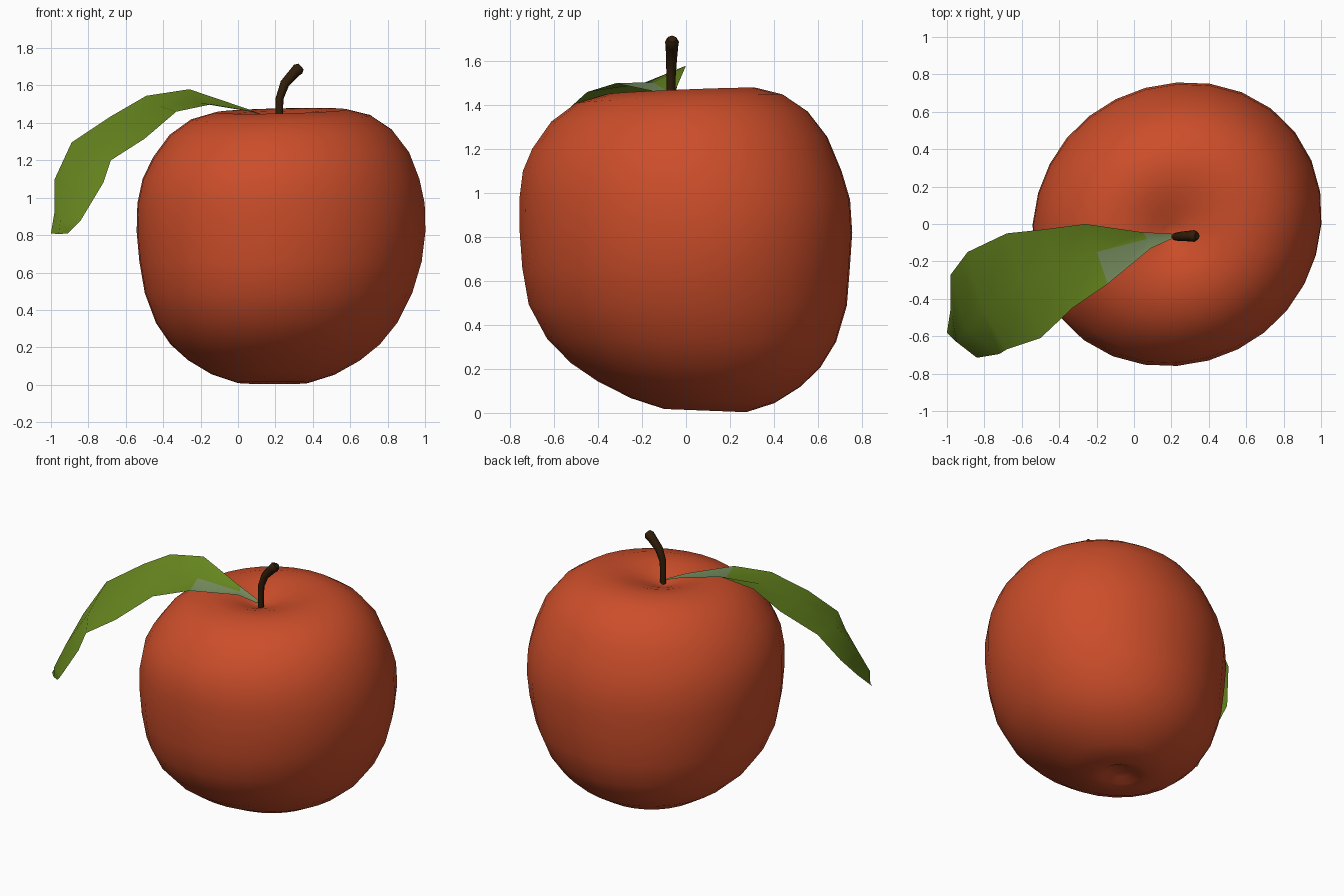
import bpy, bmesh, math

if "Cube" in bpy.data.objects:
    bpy.data.objects.remove(bpy.data.objects["Cube"])


def material(name, color):
    m = bpy.data.materials.new(name)
    m.diffuse_color = (*color, 1)
    m.use_nodes = True
    m.node_tree.nodes["Principled BSDF"].inputs["Base Color"].default_value = m.diffuse_color
    return m


RED = material("apple red", (0.60, 0.075, 0.023))
BROWN = material("stem brown", (0.031, 0.013, 0.003))
GREEN = material("leaf green", (0.14, 0.25, 0.014))
PALE = material("pale leaf green", (0.19, 0.28, 0.12))


def add_mesh(name, verts, faces, mats):
    me = bpy.data.meshes.new(name)
    me.from_pydata(verts, [], faces)
    for m in mats:
        me.materials.append(m)
    for p in me.polygons:
        p.use_smooth = True
    ob = bpy.data.objects.new(name, me)
    bpy.context.collection.objects.link(ob)
    return ob


# Apple body: turned profile, slightly oval and leaning, with offset dimple and base
profile = [(0.07, 0.045), (0.12, 0.02), (0.19, 0.01), (0.33, 0.055), (0.46, 0.13),
           (0.56, 0.215), (0.645, 0.33), (0.715, 0.49), (0.755, 0.66), (0.772, 0.82),
           (0.768, 0.97), (0.74, 1.10), (0.685, 1.23), (0.595, 1.35), (0.48, 1.43),
           (0.35, 1.465), (0.23, 1.455), (0.13, 1.425), (0.05, 1.395)]
N = 28


def shape(r, z, a):
    low = max(0, 1 - z / 0.7)
    dim = max(0, 1 - r / 0.3) if z > 1 else 0
    upper = max(0, min(1, (z - 0.9) / 0.35)) * min(1, r / 0.5)
    s = math.sin(2 * a)
    oval = r * (1 + 0.035 * s + 0.01 * s * s)
    wide = 0.98 + 0.04 * math.sin(math.pi * low)
    x = 0.23 - 0.045 * low - 0.03 * dim + oval * math.cos(a)
    y = 0.09 * low ** 2 - 0.05 * dim - 0.03 * upper + oval * wide * math.sin(a)
    if z > 1.2:
        z += 0.04 * y + 0.02 * (x - 0.23)
    return (x, y, z - 0.04 * low ** 2 * (y - 0.1))


verts = [shape(r, z, 2 * math.pi * i / N) for r, z in profile for i in range(N)]
faces = [(k * N + i, k * N + (i + 1) % N, (k + 1) * N + (i + 1) % N, (k + 1) * N + i)
         for k in range(len(profile) - 1) for i in range(N)]
verts += [shape(0, 0.055, 0), shape(0, 1.38, 0)]
b, t, last = len(verts) - 2, len(verts) - 1, (len(profile) - 1) * N
for i in range(N):
    j = (i + 1) % N
    faces += [(b, j, i), (t, last + i, last + j)]
add_mesh("apple_body", verts, faces, [RED])

# Stem: bent tube that thickens toward its tip
cu = bpy.data.curves.new("stem", 'CURVE')
cu.dimensions = '3D'
cu.bevel_depth = 1.0
cu.bevel_resolution = 2
cu.use_fill_caps = True
sp = cu.splines.new('POLY')
path = [(0.22, -0.068, 1.36, 0.018), (0.222, -0.068, 1.53, 0.021), (0.25, -0.066, 1.61, 0.025),
        (0.305, -0.064, 1.672, 0.029), (0.322, -0.064, 1.688, 0.032), (0.337, -0.064, 1.702, 0.02)]
sp.points.add(len(path) - 1)
for p, (x, y, z, r) in zip(sp.points, path):
    p.co = (x, y, z, 1)
    p.radius = r
sp.use_smooth = True
cu.materials.append(BROWN)
stem = bpy.data.objects.new("stem", cu)
bpy.context.collection.objects.link(stem)
bpy.context.view_layer.objects.active = stem
stem.select_set(True)
bpy.ops.object.convert(target='MESH')

# Leaf: rows of back edge, midrib and front edge from stem to tip
rows = [[(0.20, -0.05, 1.415), (0.20, -0.065, 1.41), (0.20, -0.08, 1.415)],
        [(0.05, -0.045, 1.475), (0.07, -0.08, 1.46), (0.09, -0.13, 1.46)],
        [(-0.26, 0.0, 1.58), (-0.20, -0.15, 1.505), (-0.14, -0.32, 1.50)],
        [(-0.49, -0.03, 1.545), (-0.42, -0.22, 1.49), (-0.33, -0.45, 1.46)],
        [(-0.68, -0.05, 1.435), (-0.60, -0.31, 1.39), (-0.50, -0.61, 1.315)],
        [(-0.89, -0.15, 1.295), (-0.81, -0.46, 1.22), (-0.68, -0.67, 1.20)],
        [(-0.98, -0.27, 1.10), (-0.90, -0.57, 1.03), (-0.72, -0.695, 1.08)],
        [(-0.98, -0.45, 0.93), (-0.95, -0.63, 0.88), (-0.84, -0.715, 0.88)],
        [(-1.0, -0.58, 0.81), (-0.96, -0.62, 0.805), (-0.91, -0.65, 0.81)]]
lv = [v for row in rows for v in row]
lf = [(k * 3 + i, k * 3 + 3 + i, k * 3 + 4 + i, k * 3 + 1 + i)
      for k in range(len(rows) - 1) for i in range(2)]
leaf = add_mesh("leaf", lv, lf, [GREEN, PALE])
# Pale patch on the front half next to the stem
for p in leaf.data.polygons:
    if p.center.x > 0.1 or (p.center.x > -0.1 and p.center.y < -0.13):
        p.material_index = 1
